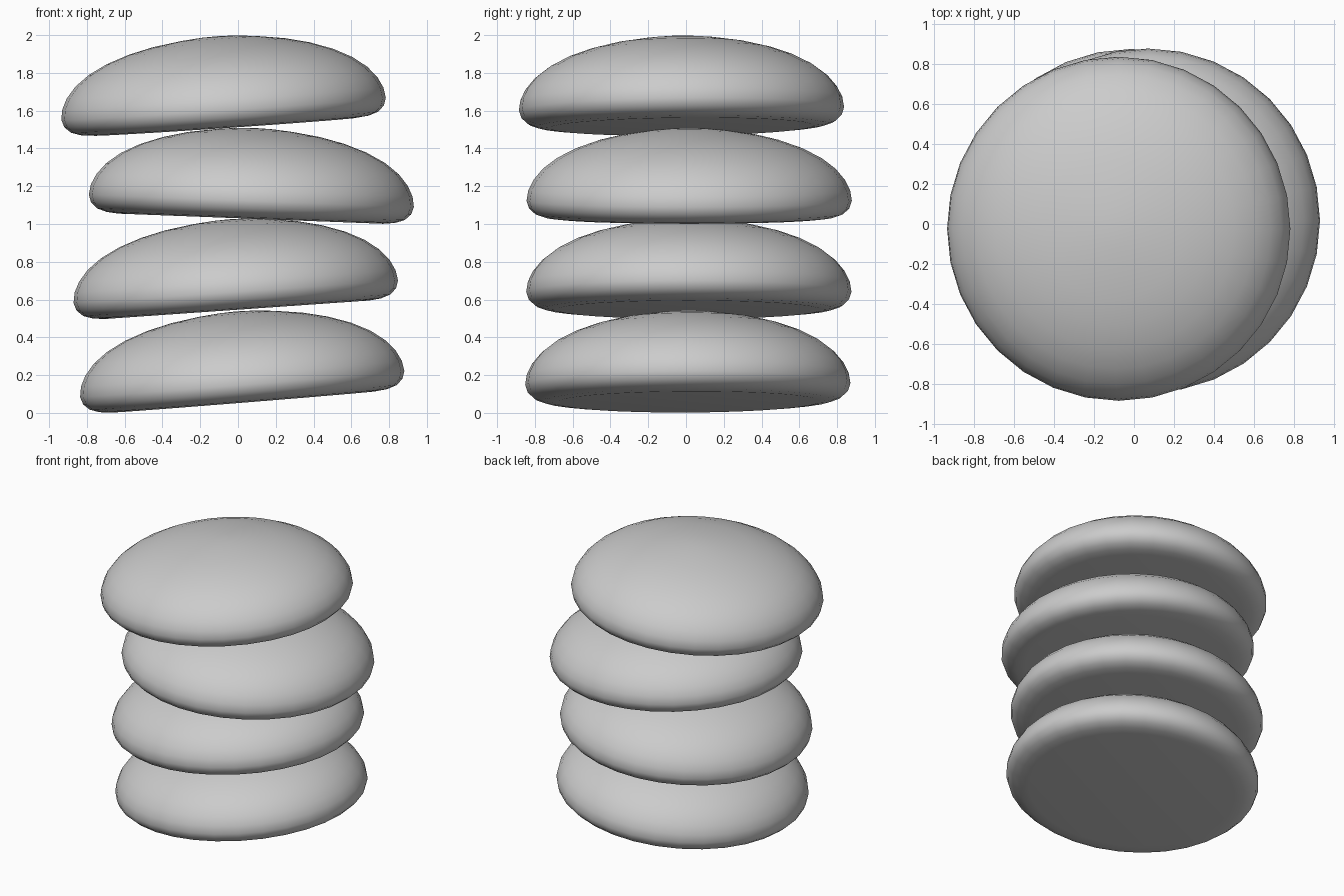
import bpy, bmesh
from math import radians, cos, sin, pi
from mathutils import Matrix

if "Cube" in bpy.data.objects:
    bpy.data.objects.remove(bpy.data.objects["Cube"])

SEGMENTS = 32

# Half cross-section of one bun (radius, height): flat base, tight rim, low dome
PROFILE = [(0.70, 0.0), (0.765, 0.007), (0.815, 0.024), (0.848, 0.055),
           (0.861, 0.095), (0.852, 0.15), (0.825, 0.205), (0.775, 0.265),
           (0.70, 0.322), (0.60, 0.373), (0.48, 0.415), (0.35, 0.446),
           (0.20, 0.468), (0.09, 0.478)]
TOP = 0.481


def make_bun(name, location, tilt_x, tilt_y):
    bm = bmesh.new()
    rings = [[bm.verts.new((r * cos(2 * pi * i / SEGMENTS),
                            r * sin(2 * pi * i / SEGMENTS), z))
              for i in range(SEGMENTS)] for r, z in PROFILE]
    base = bm.verts.new((0, 0, 0))
    top = bm.verts.new((0, 0, TOP))
    for i in range(SEGMENTS):
        j = (i + 1) % SEGMENTS
        for low, high in zip(rings, rings[1:]):
            bm.faces.new((low[i], low[j], high[j], high[i]))
        bm.faces.new((rings[0][j], rings[0][i], base))
        bm.faces.new((rings[-1][i], rings[-1][j], top))
    for face in bm.faces:
        face.smooth = True
    # Lean the bun about the centre of its base, then put it in the stack
    bm.transform(Matrix.Rotation(radians(tilt_x), 4, 'X') @
                 Matrix.Rotation(radians(tilt_y), 4, 'Y'))
    mesh = bpy.data.meshes.new(name)
    bm.to_mesh(mesh)
    bm.free()
    obj = bpy.data.objects.new(name, mesh)
    obj.location = location
    bpy.context.collection.objects.link(obj)


# Four leaning buns, bottom to top
make_bun("bottom_bun", (0.03, 0.01, 0.058), 0.3, -4.6)
make_bun("lower_middle_bun", (-0.005, 0.015, 0.546), 0.0, -4.0)
make_bun("upper_middle_bun", (0.067, 0.017, 1.028), 0.0, 2.2)
make_bun("top_bun", (-0.07, -0.023, 1.515), 0.6, -3.9)
